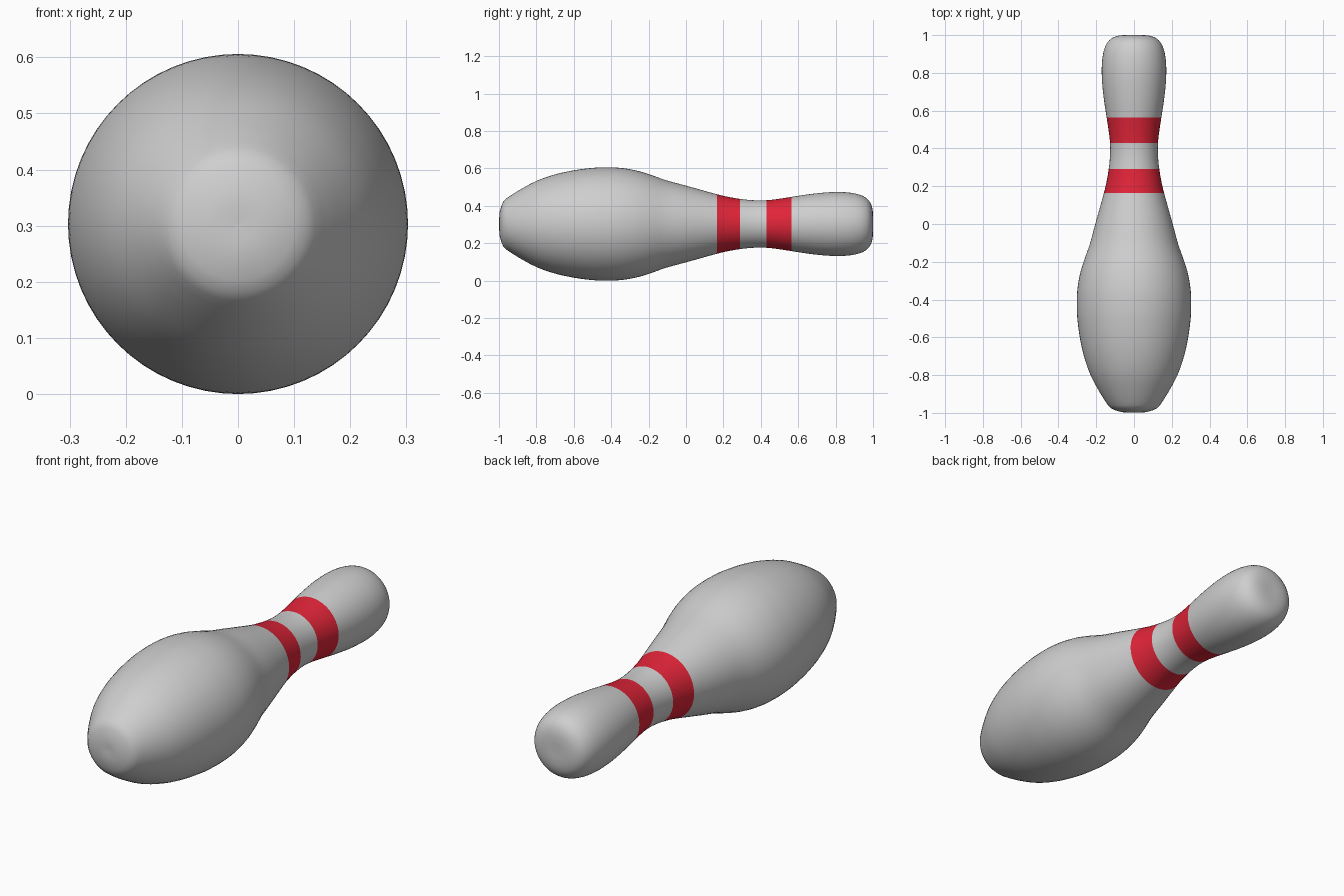
import bpy, bmesh, math

if "Cube" in bpy.data.objects:
    bpy.data.objects.remove(bpy.data.objects["Cube"])

SEGMENTS = 64
AXIS_Z = 0.303
STRIPES = [(0.165, 0.29), (0.43, 0.565)]

# Profile of the pin: (position along y, radius)
BASE = [(-0.997, 0.005), (-0.999, 0.03), (-0.996, 0.065), (-0.986, 0.1), (-0.976, 0.122), (-0.96, 0.137)]
BODY = [(-0.96, 0.137), (-0.9, 0.176), (-0.8, 0.23), (-0.7, 0.265), (-0.6, 0.287), (-0.5, 0.3),
        (-0.43, 0.303), (-0.35, 0.3), (-0.27, 0.287), (-0.2, 0.267), (-0.11, 0.235), (0.0, 0.205),
        (0.165, 0.159), (0.22, 0.146), (0.29, 0.134), (0.36, 0.127), (0.43, 0.127), (0.5, 0.135),
        (0.565, 0.145), (0.65, 0.158), (0.74, 0.168), (0.82, 0.171), (0.88, 0.167), (0.93, 0.156),
        (0.965, 0.138), (0.985, 0.115), (0.996, 0.085), (1.0, 0.05), (1.0, 0.02)]


def smooth(points, steps=3):
    """Non-uniformly spaced points joined by a Catmull-Rom curve."""
    out = []
    for i in range(len(points) - 1):
        a, b = points[max(i - 1, 0)], points[i]
        c, d = points[i + 1], points[min(i + 2, len(points) - 1)]
        lens = [max(math.dist(p, q), 1e-6) for p, q in ((a, b), (b, c), (c, d))]
        for s in range(steps):
            t = s / steps
            p = []
            for k in range(2):
                m0 = (c[k] - a[k]) * lens[1] / (lens[1] + (lens[0] if i else 0))
                m1 = (d[k] - b[k]) * lens[1] / (lens[1] + (lens[2] if i + 2 < len(points) else 0))
                p.append((2*t**3 - 3*t**2 + 1) * b[k] + (t**3 - 2*t**2 + t) * m0
                         + (3*t**2 - 2*t**3) * c[k] + (t**3 - t**2) * m1)
            out.append(tuple(p))
    out.append(points[-1])
    return out


def material(name, color):
    m = bpy.data.materials.new(name)
    m.diffuse_color = (*color, 1)
    m.use_nodes = True
    m.node_tree.nodes["Principled BSDF"].inputs["Base Color"].default_value = m.diffuse_color
    return m


# Revolve the profile around the y axis
bm = bmesh.new()
profile = BASE[:-1] + smooth(BODY)
rings = []
for y, r in profile:
    rings.append([bm.verts.new((r * math.cos(2 * math.pi * i / SEGMENTS), y,
                                AXIS_Z + r * math.sin(2 * math.pi * i / SEGMENTS)))
                  for i in range(SEGMENTS)])
for lo, hi in zip(rings, rings[1:]):
    for i in range(SEGMENTS):
        j = (i + 1) % SEGMENTS
        bm.faces.new((lo[i], lo[j], hi[j], hi[i]))
bm.faces.new(rings[0])
bm.faces.new(rings[-1])
bmesh.ops.recalc_face_normals(bm, faces=bm.faces[:])

# Red neck stripes follow the position along the axis
for f in bm.faces:
    y = f.calc_center_median().y
    f.material_index = int(any(a < y < b for a, b in STRIPES))

mesh = bpy.data.meshes.new("bowling_pin")
bm.to_mesh(mesh)
bm.free()
mesh.materials.append(material("off white", (0.62, 0.62, 0.62)))
mesh.materials.append(material("red", (0.75, 0.018, 0.04)))
pin = bpy.data.objects.new("bowling_pin", mesh)
bpy.context.collection.objects.link(pin)
bpy.context.view_layer.objects.active = pin
pin.select_set(True)
bpy.ops.object.shade_smooth_by_angle(angle=math.radians(35))
